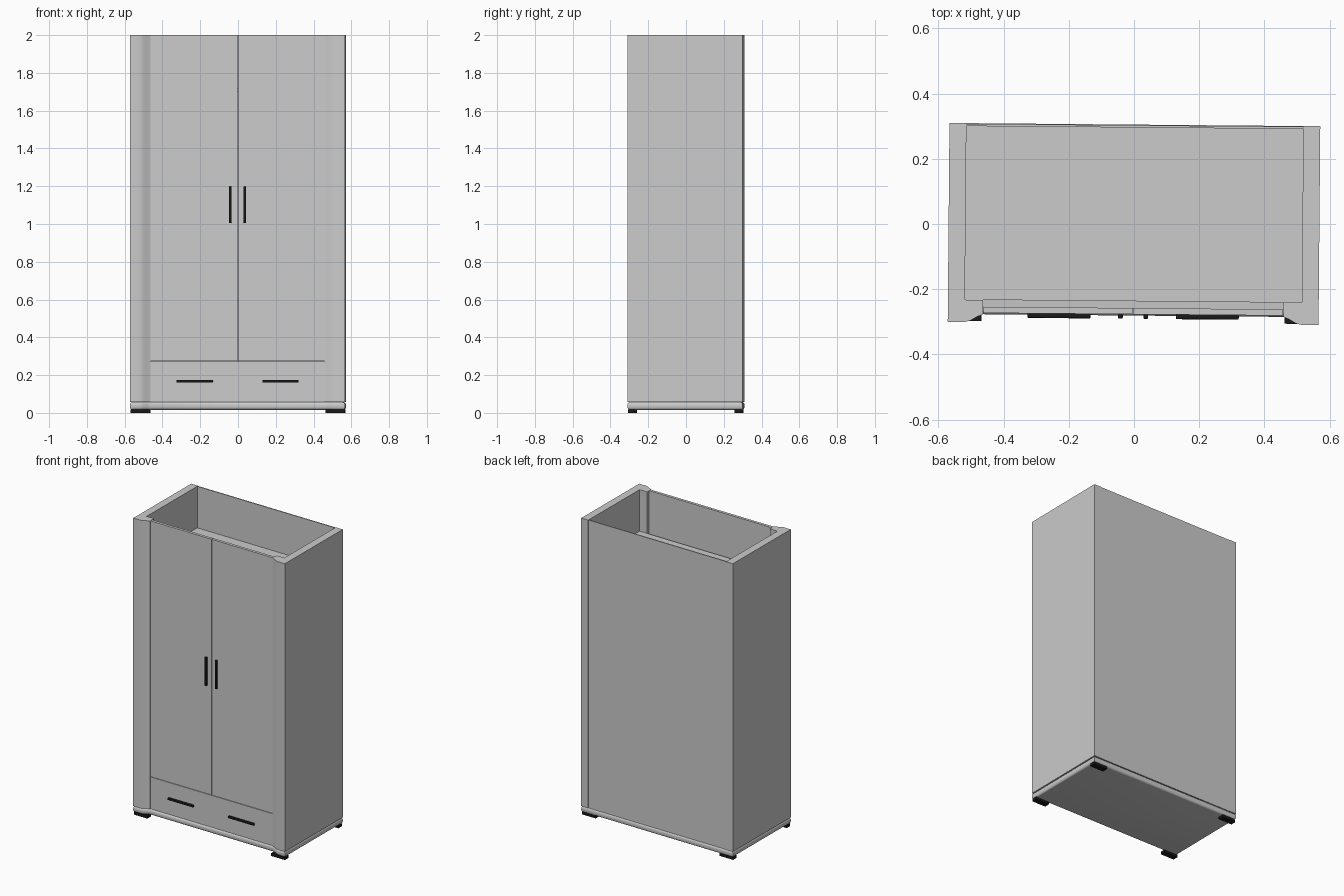
import bpy, bmesh
from mathutils import Matrix

if "Cube" in bpy.data.objects:
    bpy.data.objects.remove(bpy.data.objects["Cube"])

TURN = Matrix.Rotation(-0.0088, 4, 'Z')   # the whole piece stands very slightly turned

black = bpy.data.materials.new("black")
black.diffuse_color = (0.01, 0.01, 0.01, 1)
black.use_nodes = True
black.node_tree.nodes["Principled BSDF"].inputs["Base Color"].default_value = black.diffuse_color


def finish(name, bm, mat=None, smooth=False):
    bmesh.ops.recalc_face_normals(bm, faces=bm.faces)
    bm.transform(TURN)
    me = bpy.data.meshes.new(name)
    bm.to_mesh(me)
    bm.free()
    ob = bpy.data.objects.new(name, me)
    bpy.context.collection.objects.link(ob)
    if mat:
        me.materials.append(mat)
    if smooth:
        bpy.ops.object.select_all(action='DESELECT')
        ob.select_set(True)
        bpy.context.view_layer.objects.active = ob
        bpy.ops.object.shade_smooth_by_angle()
    return ob


def box(name, x, y, z, mat=None, bevel=0):
    bm = bmesh.new()
    bmesh.ops.create_cube(bm, size=1)
    for v in bm.verts:
        for i, (a, b) in enumerate((x, y, z)):
            v.co[i] = a if v.co[i] < 0 else b
    if bevel:
        bmesh.ops.bevel(bm, geom=bm.edges[:], offset=bevel, segments=2,
                        profile=0.5, affect='EDGES')
    return finish(name, bm, mat, bool(bevel))


def prism(name, pts, z0, z1, bevel=0):
    bm = bmesh.new()
    face = bm.faces.new([bm.verts.new((x, y, z0)) for x, y in pts])
    ext = bmesh.ops.extrude_face_region(bm, geom=[face])
    for v in ext["geom"]:
        if isinstance(v, bmesh.types.BMVert):
            v.co.z = z1
    if bevel:   # round over the upper and lower rims only
        rims = [e for e in bm.edges if abs(e.verts[0].co.z - e.verts[1].co.z) < 1e-5]
        bmesh.ops.bevel(bm, geom=rims, offset=bevel, segments=5,
                        profile=0.5, affect='EDGES')
    return finish(name, bm, smooth=True)


W, D, IN, DOOR = 0.569, 0.305, 0.517, 0.461
Z0, Z1 = 0.016, 0.058
slope = [(IN, -D), (0.50, -0.301), (0.48, -0.289), (DOOR, -0.281)]

for s, side in ((-1, "left"), (1, "right")):
    # side panel with its splayed front post
    profile = [(IN, D), (W, D), (W, -D)] + slope + [(DOOR, -0.237), (IN, -0.237)]
    prism(side + "_side_panel", [(s * x, y) for x, y in profile], Z1, 2.0)
    # door and its upright handle
    xs = sorted((s * 0.0015, s * (DOOR - 0.001)))
    box(side + "_door", xs, (-0.277, -0.258), (0.276, 2.0))
    xs = sorted((s * 0.032, s * 0.046))
    box(side + "_door_handle", xs, (-0.291, -0.276), (1.005, 1.198), black, 0.003)
    # drawer handle
    xs = sorted((s * 0.131, s * 0.324))
    box(side + "_drawer_handle", xs, (-0.291, -0.276), (0.160, 0.174), black, 0.003)
    # feet
    xs = sorted((s * 0.465, s * 0.567))
    box(side + "_front_foot", xs, (-0.302, -0.265), (0, Z0 + 0.003), black)
    box(side + "_back_foot", xs, (0.262, 0.299), (0, Z0 + 0.003), black)

# drawer front
box("drawer_front", (-DOOR + 0.001, DOOR - 0.001), (-0.277, -0.258), (Z1, 0.273))

# back panel, upper shelf and deck above the drawer
box("back_panel", (-IN, IN), (0.296, 0.303), (Z1, 2.0))
box("upper_shelf", (-IN, IN), (-0.237, 0.296), (1.70, 1.72))
box("drawer_deck", (-IN, IN), (-0.237, 0.296), (0.26, 0.275))

# plinth with rounded rim, following the recessed front
half = [(W, D), (W, -D)] + slope
outline = half + [(-x, y) for x, y in reversed(half)]
prism("plinth", outline, Z0, Z1, 0.016)
